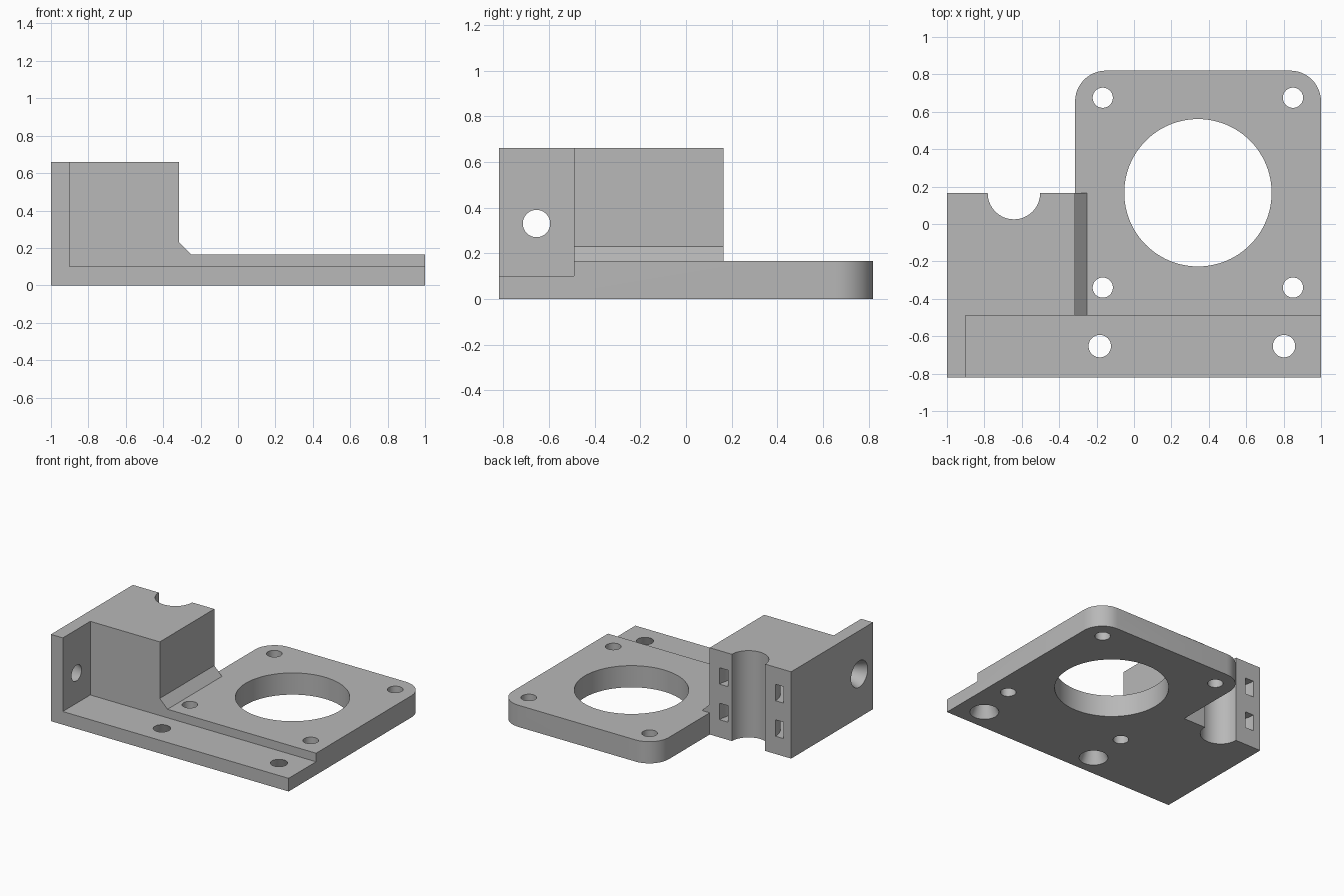
import bpy, bmesh
from math import sin, cos, pi, radians
from mathutils import Matrix, Vector

cube = bpy.data.objects.get("Cube")
if cube:
    bpy.data.objects.remove(cube, do_unlink=True)

grey = bpy.data.materials.new("plain grey")
grey.use_nodes = True
grey.diffuse_color = (0.48, 0.48, 0.48, 1)
grey.node_tree.nodes["Principled BSDF"].inputs["Base Color"].default_value = (0.48, 0.48, 0.48, 1)

BACK, FRONT, STEP = 0.82, -0.82, -0.49
BLOCK_BACK, BLOCK_TOP, BLOCK_SIDE = 0.165, 0.66, -0.315
PLATE_TOP, LEDGE_TOP, WALL_IN = 0.165, 0.1, -0.9


def finish(bm, name):
    bmesh.ops.recalc_face_normals(bm, faces=bm.faces)
    mesh = bpy.data.meshes.new(name)
    bm.to_mesh(mesh)
    bm.free()
    ob = bpy.data.objects.new(name, mesh)
    bpy.context.collection.objects.link(ob)
    mesh.materials.append(grey)
    return ob


def prism(name, points, offset):
    """Extrude a closed outline of 3D points along an offset."""
    bm = bmesh.new()
    face = bm.faces.new([bm.verts.new(p) for p in points])
    new = bmesh.ops.extrude_face_region(bm, geom=[face])["geom"]
    bmesh.ops.translate(bm, vec=offset, verts=[v for v in new if isinstance(v, bmesh.types.BMVert)])
    return finish(bm, name)


def box(name, lo, hi):
    (x0, y0, z0), (x1, y1, z1) = lo, hi
    return prism(name, [(x0, y0, z0), (x1, y0, z0), (x1, y1, z0), (x0, y1, z0)], (0, 0, z1 - z0))


def drill(name, start, end, r1, r2, sides=48):
    """Cylinder or cone between two points."""
    a, b = Vector(start), Vector(end)
    turn = (b - a).to_track_quat('Z', 'Y').to_matrix().to_4x4()
    bm = bmesh.new()
    bmesh.ops.create_cone(bm, cap_ends=True, segments=sides, radius1=r1, radius2=r2,
                          depth=(b - a).length, matrix=Matrix.Translation((a + b) / 2) @ turn)
    return finish(bm, name)


def arc(cx, cy, r, start, end, steps, z=0):
    angles = [radians(start + (end - start) * i / steps) for i in range(steps + 1)]
    return [(cx + r * cos(t), cy + r * sin(t), z) for t in angles]


def boolean(target, tool, operation='DIFFERENCE'):
    tool.hide_render = True
    mod = target.modifiers.new("cut", 'BOOLEAN')
    mod.operation, mod.solver, mod.object = operation, 'EXACT', tool
    bpy.context.view_layer.objects.active = target
    bpy.ops.object.modifier_apply(modifier=mod.name)
    bpy.data.objects.remove(tool, do_unlink=True)


# Plan outline with the two rounded back corners
R = 0.165
outline = [(-1, FRONT, 0), (1, FRONT, 0)]
outline += arc(1 - R, BACK - R, R, 0, 90, 12)
outline += arc(BLOCK_SIDE + R, BACK - R, R, 90, 180, 12)
outline += [(BLOCK_SIDE, BLOCK_BACK, 0), (-1, BLOCK_BACK, 0)]
bracket = prism("mounting_bracket", outline, (0, 0, BLOCK_TOP))

# Side profile: plate, chamfered foot and block
profile = [(-1.1, -0.1), (1.1, -0.1), (1.1, PLATE_TOP), (-0.25, PLATE_TOP),
           (BLOCK_SIDE, 0.23), (BLOCK_SIDE, 0.8), (-1.1, 0.8)]
boolean(bracket, prism("side_profile", [(x, -1, z) for x, z in profile], (0, 2, 0)), 'INTERSECT')

# Clear the chamfer behind the block, and step down the front ledge
boolean(bracket, box("rear_clearance", (-0.6, BLOCK_BACK, PLATE_TOP), (1.1, 1, 0.8)))
boolean(bracket, box("ledge_step", (WALL_IN, -1, LEDGE_TOP), (1.1, STEP, 0.8)))

# Large bore and four screw holes
boolean(bracket, drill("main_bore", (0.342, 0.167, -0.1), (0.342, 0.167, 0.4), 0.394, 0.394, 96))
for x in (-0.167, 0.85):
    for y in (-0.34, 0.675):
        boolean(bracket, drill("screw_hole", (x, y, -0.1), (x, y, 0.3), 0.054, 0.054))

# Tapered holes in the ledge and the end wall, widest on the outside
WIDE, NARROW = 0.1, 0.06
slope = WIDE - NARROW
for x in (-0.183, 0.802):
    boolean(bracket, drill("ledge_hole", (x, -0.653, -0.1), (x, -0.653, 2 * LEDGE_TOP),
                           WIDE + slope, NARROW - slope))
boolean(bracket, drill("wall_hole", (-1.1, -0.655, 0.33), (-0.8, -0.655, 0.33),
                       WIDE + slope, NARROW - slope))

# Vertical rod groove in the back of the block
boolean(bracket, drill("rod_groove", (-0.642, BLOCK_BACK, -0.1), (-0.642, BLOCK_BACK, 0.8), 0.14, 0.14, 64))

# Curved strap slots that pass round the groove
for z in (0.135, 0.405):
    loop = arc(-0.668, BLOCK_BACK, 0.27, 180, 360, 32, z)
    loop += [(-0.398, 0.25, z), (-0.468, 0.25, z)]
    loop += arc(-0.668, BLOCK_BACK, 0.2, 360, 180, 32, z)
    loop += [(-0.868, 0.25, z), (-0.938, 0.25, z)]
    boolean(bracket, prism("strap_slot", loop, (0, 0, 0.125)))

# Smooth the round walls, keep edges crisp
bpy.ops.object.select_all(action='DESELECT')
bracket.select_set(True)
bpy.context.view_layer.objects.active = bracket
bpy.ops.object.shade_smooth_by_angle(angle=radians(30))
